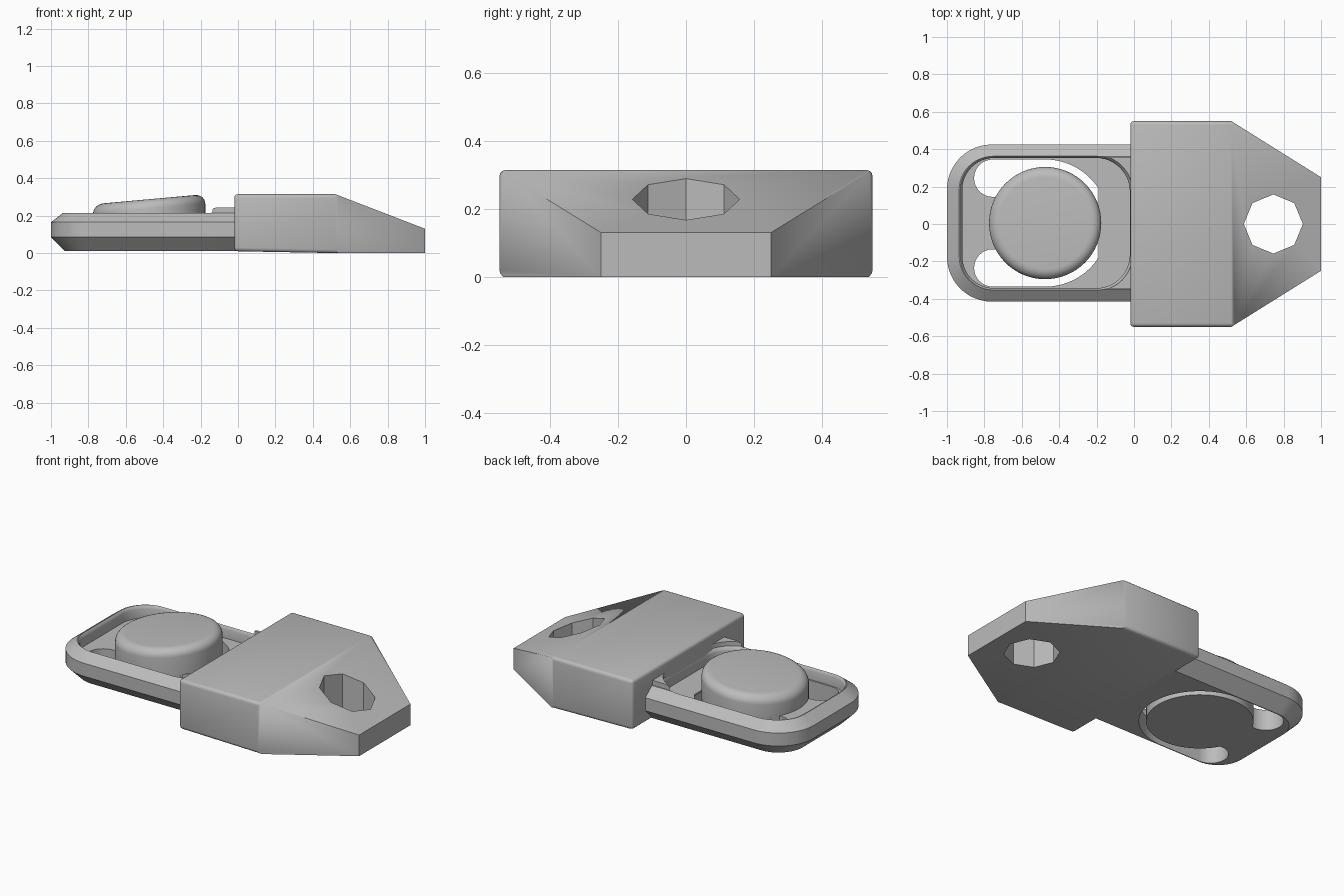
import bpy, bmesh, math
from math import sin, cos, radians
from mathutils import Vector

cube = bpy.data.objects.get("Cube")
if cube:
    bpy.data.objects.remove(cube)

grey = bpy.data.materials.new("plain_grey")
grey.use_nodes = True
GREY = (0.5, 0.5, 0.5, 1)
grey.diffuse_color = GREY
grey.node_tree.nodes["Principled BSDF"].inputs["Base Color"].default_value = GREY


def finish(name, bm):
    bmesh.ops.recalc_face_normals(bm, faces=bm.faces)
    mesh = bpy.data.meshes.new(name)
    bm.to_mesh(mesh)
    bm.free()
    mesh.materials.append(grey)
    obj = bpy.data.objects.new(name, mesh)
    bpy.context.collection.objects.link(obj)
    return obj


def loft_mesh(rings):
    """Bridge equal-length rings of points and cap both ends."""
    bm = bmesh.new()
    loops = [[bm.verts.new(p) for p in ring] for ring in rings]
    n = len(loops[0])
    for a, b in zip(loops, loops[1:]):
        for i in range(n):
            j = (i + 1) % n
            bm.faces.new((a[i], a[j], b[j], b[i]))
    bm.faces.new(loops[0][::-1])
    bm.faces.new(loops[-1])
    return bm


def loft(name, rings):
    return finish(name, loft_mesh(rings))


def arc(cx, cy, r, start, end, n=12):
    return [(cx + r * cos(radians(start + (end - start) * i / n)),
             cy + r * sin(radians(start + (end - start) * i / n))) for i in range(n + 1)]


def at(points, z):
    return [Vector((x, y, z)) for x, y in points]


def rounded(x0, x1, hy, rl, rr):
    """Rectangle with separate corner radii on the left and right ends."""
    pts = []
    for x, y, r, start in ((x1, hy, rr, 0), (x0, hy, rl, 90),
                           (x0, -hy, rl, 180), (x1, -hy, rr, 270)):
        if r == 0:
            pts.append((x, y))
        else:
            cx = x - r if x == x1 else x + r
            cy = y - r if y > 0 else y + r
            pts += arc(cx, cy, r, start, start + 90)
    return pts


def cut(obj, cutter):
    mod = obj.modifiers.new("cut", 'BOOLEAN')
    mod.operation = 'DIFFERENCE'
    mod.solver = 'EXACT'
    mod.object = cutter
    bpy.context.view_layer.objects.active = obj
    bpy.ops.object.modifier_apply(modifier=mod.name)


def smooth(obj):
    bpy.ops.object.select_all(action='DESELECT')
    obj.select_set(True)
    bpy.context.view_layer.objects.active = obj
    bpy.ops.object.shade_smooth_by_angle(angle=radians(32))


FLOOR = 0.14
BX, BR = -0.475, 0.30          # button centre and radius

# Housing: tapered footprint with a sloping nose
footprint = [(-0.02, -0.55), (0.52, -0.55), (1, -0.25), (1, 0.25), (0.52, 0.55), (-0.02, 0.55)]
bottom = [Vector((x, y, 0.01 if x < 0 else 0)) for x, y in footprint]
top = [Vector((x, y, 0.13 if x == 1 else 0.315)) for x, y in footprint]
bm = loft_mesh([bottom, top])
# Split the top and bottom at the crease where the nose begins
for z_is_top in (True, False):
    pair = [v for v in bm.verts if abs(v.co.x - 0.52) < 0.01 and (v.co.z > 0.1) == z_is_top]
    bmesh.ops.connect_verts(bm, verts=pair)


def is_soft(edge):
    a, b = (v.co for v in edge.verts)
    if max(a.x, b.x) > 0.9:
        return False
    return min(a.x, b.x) < 0


bmesh.ops.bevel(bm, geom=[e for e in bm.edges if is_soft(e)], offset=0.02,
                segments=3, profile=0.5, affect='EDGES')
housing = finish("housing", bm)
octagon = arc(0.745, 0, 0.158, 0, 315, 7)
hole = loft("strap_hole_cutter", [at(octagon, -0.1), at(octagon, 0.5)])
cut(housing, hole)

# Tongue: chamfered plate with a raised rim, running into the housing
tongue = loft("tongue", [at(rounded(-1 + d, 0.1, 0.42 - d, 0.24 - d, 0), z)
                         for d, z in ((0.075, 0.01), (0, 0.085), (0, 0.165), (0.065, 0.215))])
pocket = loft("pocket_cutter", [at(rounded(-0.918 - d, -0.022 + d, 0.348 + d, 0.17 + d, 0.18 + d), z)
                                for d, z in ((0, FLOOR), (0, 0.195), (0.005, 0.208), (0.014, 0.218), (0.014, 0.4))])
cut(tongue, pocket)

# Slot round the button, leaving a spring arm at the end
upper = arc(-0.755, 0.24, 0.1, 90, 270, 16)
lower = [(x, -y) for x, y in reversed(upper)]
slot_outline = (arc(BX, 0, 0.34, -90, 90, 40) + upper
                + arc(BX, 0, BR, 152, -152, 56) + lower)
slot = loft("slot_cutter", [at(slot_outline, -0.1), at(slot_outline, 0.3)])
cut(tongue, slot)

# Ramped ledges filling the pocket corners beside the housing
ramp = [(-0.19, 0.13), (0.05, 0.13), (0.05, 0.245), (-0.11, 0.245),
        (-0.13, 0.24), (-0.15, 0.222), (-0.17, 0.215), (-0.19, 0.214)]
ledge = loft("corner_ledges", [[Vector((x, y, z)) for x, z in ramp] for y in (-0.35, 0.35)])
cut(ledge, pocket)

# Button: round pad with a soft edge and a slanted top
profile = [(BR, 0)] + [(BR - 0.055 * (1 - cos(radians(a))), sin(radians(a)))
                       for a in range(0, 91, 15)]
rings = []
for i, (r, lift) in enumerate(profile):
    ring = []
    for x, y in arc(BX, 0, r, 0, 354.375, 63):
        crown = 0.288 + 0.09 * (x - BX)
        z = FLOOR - 0.001 if i == 0 else crown - 0.05 * (1 - lift)
        ring.append(Vector((x, y, z)))
    rings.append(ring)
button = loft("button", rings)

for helper in (hole, pocket, slot):
    bpy.data.objects.remove(helper)
for part in (tongue, ledge, button):
    part.location.y = 0.005
for part in (housing, tongue, ledge, button):
    smooth(part)
